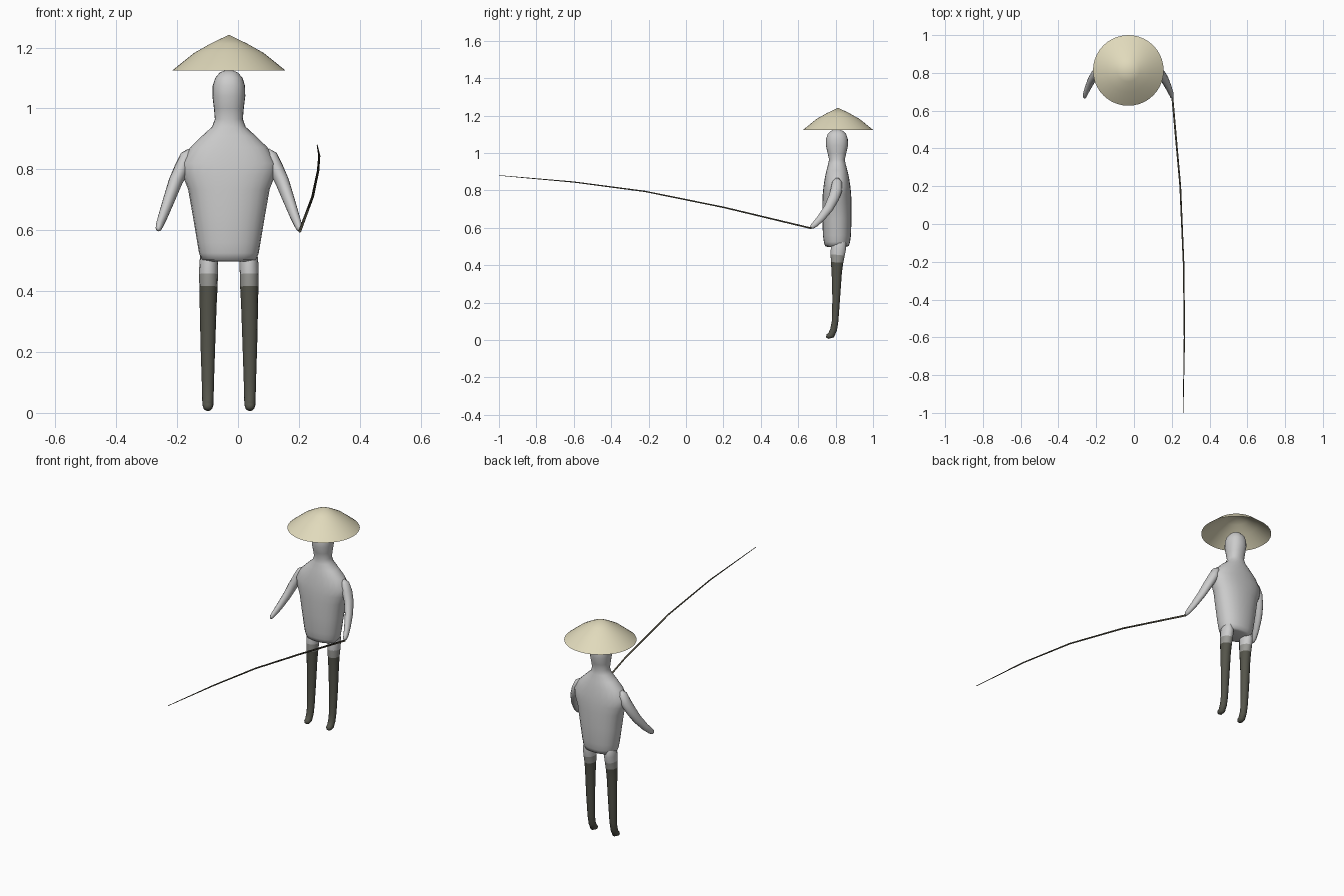
import bpy, bmesh, math
from mathutils import Vector

CX, CY = -0.03, 0.81      # vertical axis of the figure


def material(name, rgb):
    m = bpy.data.materials.new(name)
    m.diffuse_color = (*rgb, 1)
    return m


def finish(name, bm, mats=()):
    bmesh.ops.recalc_face_normals(bm, faces=bm.faces[:])
    me = bpy.data.meshes.new(name)
    bm.to_mesh(me)
    bm.free()
    for m in mats:
        me.materials.append(m)
    me.polygons.foreach_set("use_smooth", [True] * len(me.polygons))
    ob = bpy.data.objects.new(name, me)
    bpy.context.collection.objects.link(ob)
    return ob


def loft(name, rings, sides=16, power=1.0, mats=(), bands=()):
    """rings: (x, y, z, half width, half depth), skinned along their path."""
    bm = bmesh.new()
    pts = [Vector(r[:3]) for r in rings]
    loops = []
    for i, r in enumerate(rings):
        tangent = (pts[min(i + 1, len(pts) - 1)] - pts[max(i - 1, 0)]).normalized()
        across = (Vector((1, 0, 0)) - tangent * tangent.x).normalized()
        deep = tangent.cross(across)
        loop = []
        for k in range(sides):
            a = 2 * math.pi * k / sides
            c, s = math.cos(a), math.sin(a)
            c = math.copysign(abs(c) ** power, c)
            s = math.copysign(abs(s) ** power, s)
            loop.append(bm.verts.new(pts[i] + across * r[3] * c + deep * r[4] * s))
        loops.append(loop)
    for i, (a, b) in enumerate(zip(loops, loops[1:])):
        for k in range(sides):
            j = (k + 1) % sides
            f = bm.faces.new((a[k], a[j], b[j], b[k]))
            f.material_index = sum(i >= n for n in bands)
    bm.faces.new(loops[0])
    f = bm.faces.new(loops[-1])
    f.material_index = len(bands)
    return finish(name, bm, mats)


straw = material("straw", (0.75, 0.70, 0.50))
dark = material("dark_cloth", (0.09, 0.09, 0.07))
mid = material("faded_cloth", (0.32, 0.32, 0.30))
grey = material("plain_grey", (0.8, 0.8, 0.8))
wood = material("dark_wood", (0.10, 0.09, 0.06))

# Torso, neck and head in one skin: (z, half width, half depth)
profile = [(0.498, 0.07, 0.05), (0.503, 0.09, 0.064), (0.525, 0.098, 0.070),
           (0.56, 0.104, 0.075), (0.65, 0.119, 0.078), (0.735, 0.134, 0.078),
           (0.78, 0.152, 0.076), (0.82, 0.158, 0.072), (0.872, 0.127, 0.064),
           (0.91, 0.088, 0.055), (0.94, 0.055, 0.047), (0.965, 0.046, 0.042),
           (1.0, 0.049, 0.050), (1.04, 0.054, 0.059), (1.075, 0.053, 0.058),
           (1.10, 0.045, 0.050), (1.118, 0.030, 0.033), (1.126, 0.010, 0.011)]
loft("body", [(CX, CY - 0.003, z, w, d) for z, w, d in profile], 24, 0.9)

for side, s in (("left", 1), ("right", -1)):
    # Arm, reaching forward: (offset from axis, y, z, radius)
    arm = [(0.125, 0.808, 0.862, 0.012), (0.138, 0.808, 0.845, 0.026),
           (0.154, 0.805, 0.805, 0.031), (0.175, 0.79, 0.76, 0.029),
           (0.195, 0.762, 0.705, 0.025), (0.215, 0.72, 0.65, 0.020),
           (0.227, 0.69, 0.619, 0.016), (0.231, 0.674, 0.606, 0.012),
           (0.232, 0.667, 0.601, 0.005)]
    loft(side + "_arm", [(CX + s * x, y, z, r * 0.8, r) for x, y, z, r in arm], 12)

    # Leg with a slight foot: (offset, y, z, half width, half depth)
    leg = [(0.066, 0.818, 0.55, 0.012, 0.020), (0.066, 0.818, 0.53, 0.027, 0.038),
           (0.066, 0.815, 0.49, 0.031, 0.042), (0.067, 0.811, 0.455, 0.031, 0.039),
           (0.067, 0.808, 0.415, 0.030, 0.034), (0.068, 0.806, 0.36, 0.028, 0.028),
           (0.069, 0.803, 0.22, 0.024, 0.021), (0.069, 0.797, 0.10, 0.020, 0.018),
           (0.069, 0.789, 0.055, 0.019, 0.019), (0.069, 0.776, 0.026, 0.018, 0.019),
           (0.069, 0.760, 0.021, 0.016, 0.015), (0.069, 0.750, 0.022, 0.008, 0.008)]
    loft(side + "_leg", [(CX + s * x, y, z, w, d) for x, y, z, w, d in leg], 14,
         mats=(grey, mid, dark), bands=(3, 4))

# Wide conical hat, open underneath
bm = bmesh.new()
n = 40
outline = [(0.06, 1.213), (0.115, 1.182), (0.187, 1.124)]
apex = bm.verts.new((CX, CY + 0.003, 1.242))
rings = [[bm.verts.new((CX + r * math.cos(2 * math.pi * k / n),
                        CY + 0.003 + r * math.sin(2 * math.pi * k / n), z))
          for k in range(n)] for r, z in outline]
for k in range(n):
    j = (k + 1) % n
    bm.faces.new((apex, rings[0][k], rings[0][j]))
    for a, b in zip(rings, rings[1:]):
        bm.faces.new((a[k], b[k], b[j], a[j]))
finish("hat", bm, [straw])

# Long bending fishing rod held in the left hand
rod = [(0.203, 0.672, 0.597, 0.005), (0.245, 0.20, 0.71, 0.0045),
       (0.263, -0.22, 0.795, 0.004), (0.267, -0.60, 0.845, 0.0035),
       (0.260, -1.0, 0.88, 0.0015)]
loft("fishing_rod", [(x, y, z, r, r) for x, y, z, r in rod], 6, mats=[wood])
